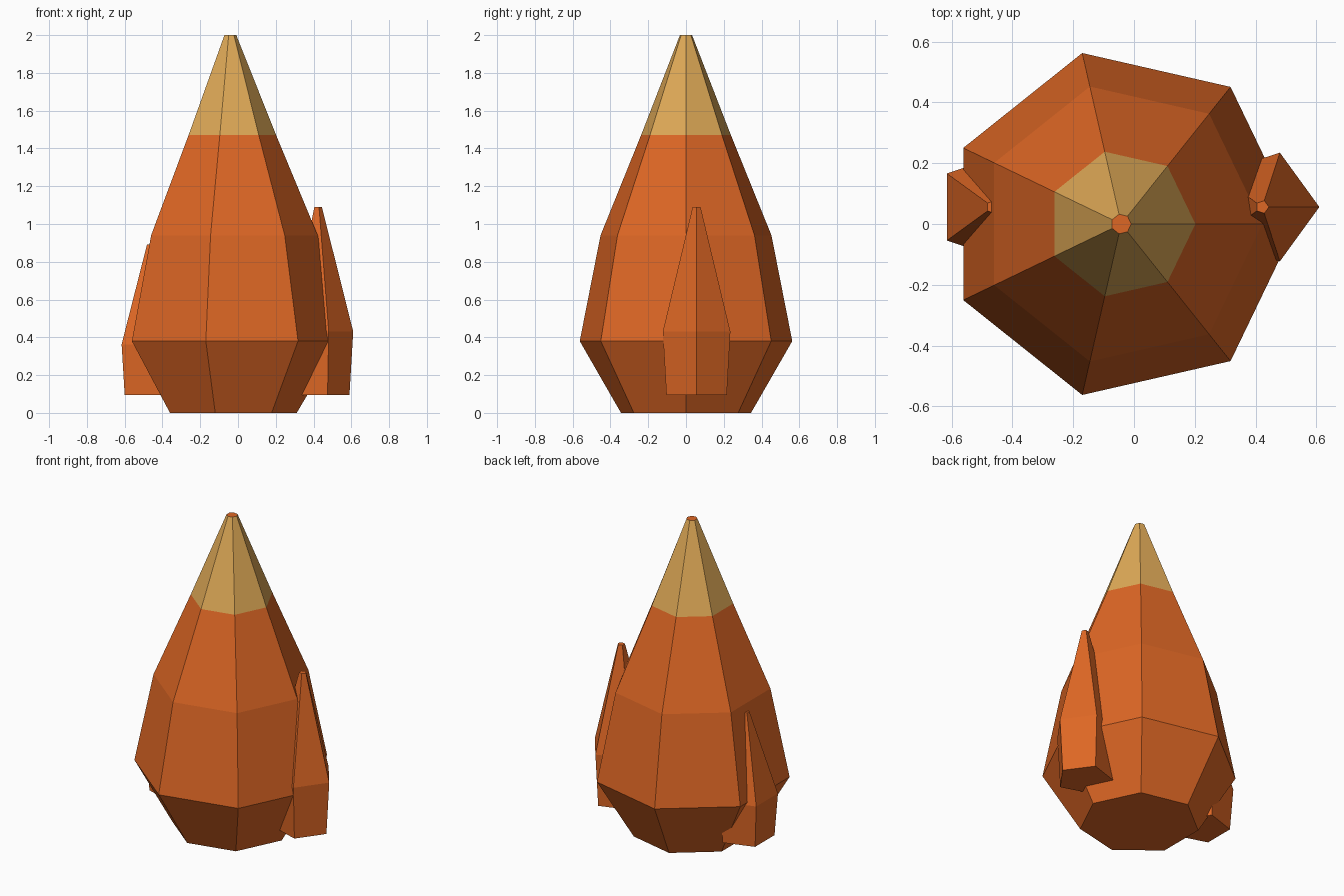
import bpy, bmesh, math

if "Cube" in bpy.data.objects:
    bpy.data.objects.remove(bpy.data.objects["Cube"])


def material(name, colour):
    m = bpy.data.materials.new(name)
    m.diffuse_color = (*colour, 1.0)
    m.use_nodes = True
    m.node_tree.nodes["Principled BSDF"].inputs["Base Color"].default_value = m.diffuse_color
    return m


orange = material("burnt orange", (0.73, 0.135, 0.018))
gold = material("pale gold", (0.74, 0.40, 0.095))


def spire(name, centre, sides, rings, gold_above=None):
    """Closed faceted spire from (radius, z) rings, one corner pointing to +x."""
    bm = bmesh.new()
    loops = [[bm.verts.new((centre[0] + r * math.cos(math.tau * i / sides),
                            centre[1] + r * math.sin(math.tau * i / sides), z))
              for i in range(sides)] for r, z in rings]
    for low, high in zip(loops, loops[1:]):
        for i in range(sides):
            j = (i + 1) % sides
            face = bm.faces.new((low[i], low[j], high[j], high[i]))
            if gold_above is not None and face.calc_center_median().z > gold_above:
                face.material_index = 1
    bm.faces.new(loops[0][::-1])
    bm.faces.new(loops[-1])
    mesh = bpy.data.meshes.new(name)
    bm.to_mesh(mesh)
    bm.free()
    mesh.materials.append(orange)
    if gold_above is not None:
        mesh.materials.append(gold)
    obj = bpy.data.objects.new(name, mesh)
    bpy.context.collection.objects.link(obj)
    return obj


# Main seven-sided spire with a gold tip band
spire("main_spire", (-0.042, 0.0), 7,
      [(0.353, 0.0), (0.577, 0.38), (0.464, 0.94), (0.244, 1.47), (0.033, 2.0)],
      gold_above=1.47)

# Two five-sided side spires, the left one shorter
for name, x, height in (("right_spire", 0.422, 0.995), ("left_spire", -0.464, 0.796)):
    base = 0.095
    spire(name, (x, 0.056), 5,
          [(0.168, base), (0.188, base + 0.337 * height), (0.022, base + height)])
